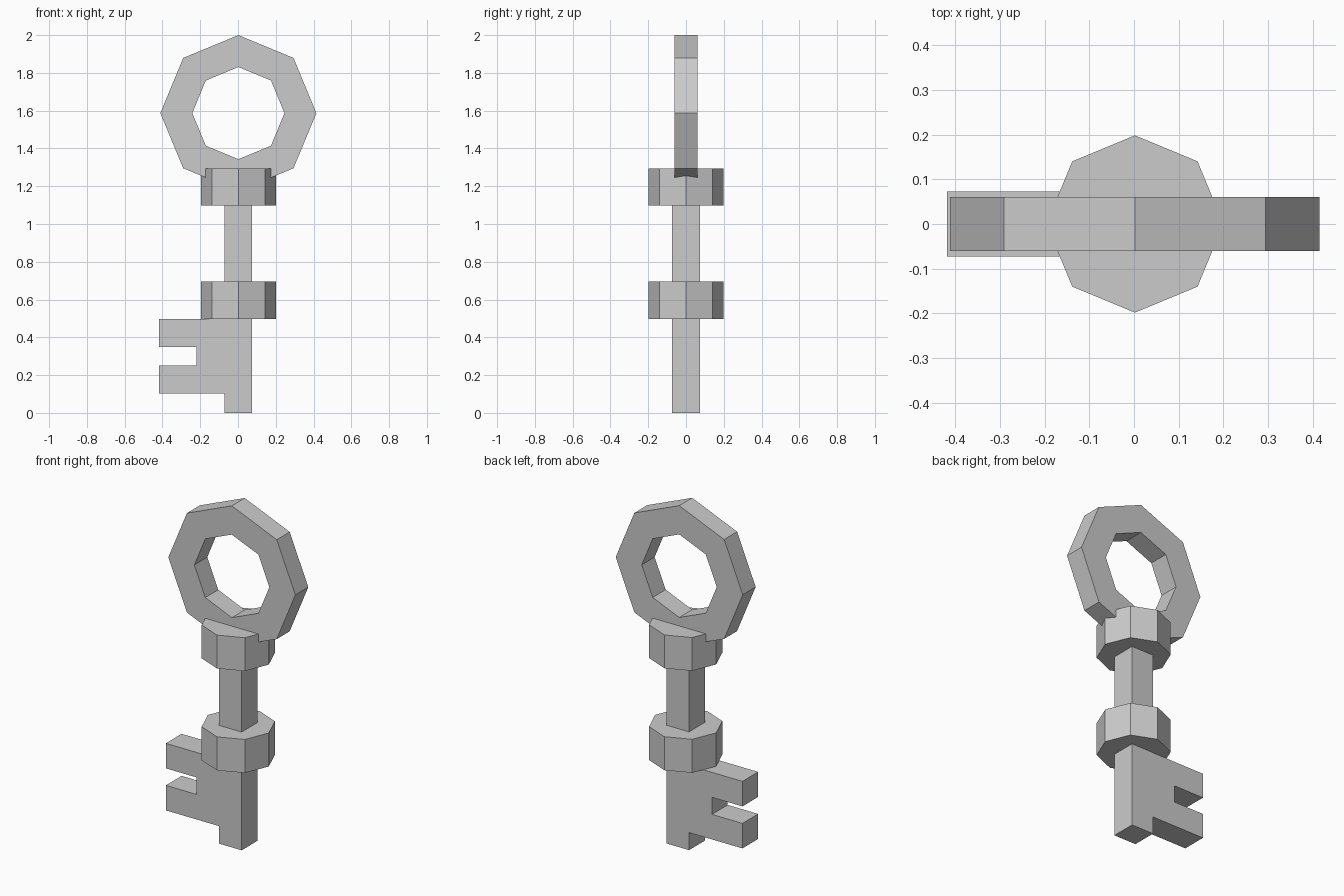
import bpy, bmesh
from math import sin, cos, radians

if "Cube" in bpy.data.objects:
    bpy.data.objects.remove(bpy.data.objects["Cube"])

CX = 0.002  # shared axis of shaft, collars and ring


def make_object(name, bm):
    bmesh.ops.recalc_face_normals(bm, faces=bm.faces)
    mesh = bpy.data.meshes.new(name)
    bm.to_mesh(mesh)
    bm.free()
    obj = bpy.data.objects.new(name, mesh)
    bpy.context.collection.objects.link(obj)
    return obj


def octagon(radius):
    # corners of an octagon with points on the axes
    return [(radius * cos(radians(45 * i)), radius * sin(radians(45 * i))) for i in range(8)]


def collar(name, z0, z1, radius=0.198):
    bm = bmesh.new()
    base = bm.faces.new([bm.verts.new((CX + x, y, z0)) for x, y in octagon(radius)])
    top = bmesh.ops.extrude_face_region(bm, geom=[base], use_keep_orig=True)
    verts = [g for g in top["geom"] if isinstance(g, bmesh.types.BMVert)]
    bmesh.ops.translate(bm, verts=verts, vec=(0, 0, z1 - z0))
    return make_object(name, bm)


# Square shaft with the toothed bit, one outline extruded front to back
half = 0.073
left, right = CX - half, CX + half
tip, notch = -0.418, -0.22
outline = [(left, 0), (right, 0), (right, 1.2), (left, 1.2), (left, 0.497),
           (tip, 0.497), (tip, 0.35), (notch, 0.35), (notch, 0.25),
           (tip, 0.25), (tip, 0.103), (left, 0.103)]
bm = bmesh.new()
face = bm.faces.new([bm.verts.new((x, -half, z)) for x, z in outline])
back = bmesh.ops.extrude_face_region(bm, geom=[face], use_keep_orig=True)
bmesh.ops.translate(bm, vec=(0, 2 * half, 0),
                    verts=[g for g in back["geom"] if isinstance(g, bmesh.types.BMVert)])
make_object("shaft_and_bit", bm)

# Two octagonal collars
collar("lower_collar", 0.498, 0.695)
collar("upper_collar", 1.097, 1.293)

# Octagonal ring handle with a rectangular section
bm = bmesh.new()
loops = [[bm.verts.new((CX + x, y, 1.587 + z)) for x, z in octagon(r)]
         for r, y in ((0.413, -0.06), (0.413, 0.06), (0.244, 0.06), (0.244, -0.06))]
for k in range(4):
    a, b = loops[k], loops[(k + 1) % 4]
    for i in range(8):
        j = (i + 1) % 8
        bm.faces.new((a[i], a[j], b[j], b[i]))
make_object("ring_handle", bm)
